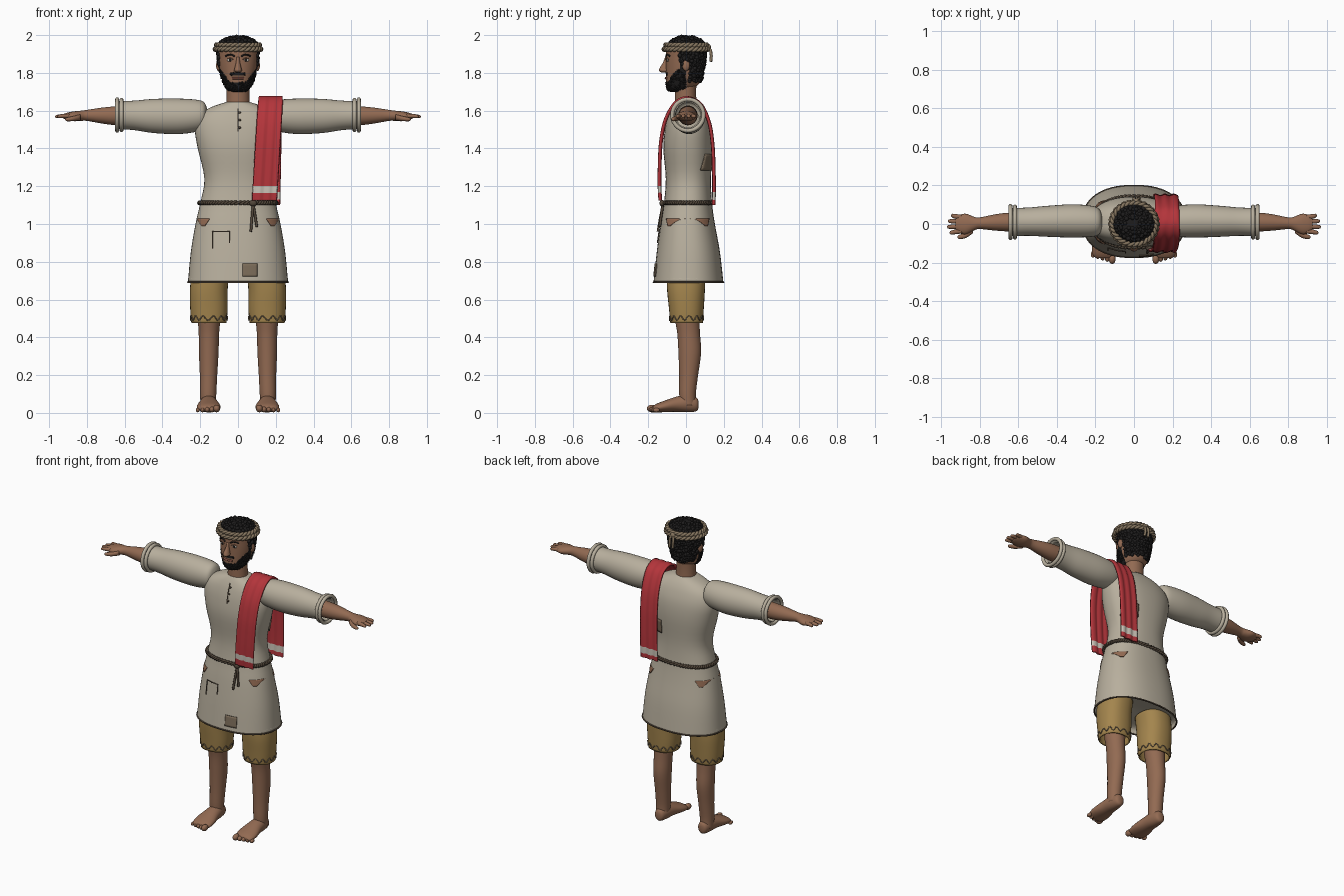
import bpy, bmesh, math, random
from mathutils import Matrix, Vector

random.seed(4)
if "Cube" in bpy.data.objects:
    bpy.data.objects.remove(bpy.data.objects["Cube"])


def material(name, *rgb):
    m = bpy.data.materials.new(name)
    m.use_nodes = True
    m.diffuse_color = (*rgb, 1)
    m.node_tree.nodes["Principled BSDF"].inputs["Base Color"].default_value = (*rgb, 1)
    return m


SKIN = material("brown skin", .29, .145, .085)
HAIR = material("black hair", .013, .012, .012)
LINEN = material("undyed linen", .48, .43, .34)
GOLD = material("ochre cloth", .37, .235, .075)
RED = material("red wool", .45, .035, .043)
CREAM = material("pale stripe", .6, .55, .48)
ROPE = material("dark rope", .085, .062, .042)
BAND = material("tan band", .24, .18, .115)
PATCH = material("brown patch", .2, .15, .1)
LIPS = material("lips", .24, .085, .06)


def finish(name, bm, mats, rule=None, thick=0):
    bmesh.ops.recalc_face_normals(bm, faces=bm.faces)
    for f in bm.faces:
        f.smooth = True
        if rule:
            f.material_index = rule(f.calc_center_median())
    me = bpy.data.meshes.new(name)
    bm.to_mesh(me)
    bm.free()
    for m in mats:
        me.materials.append(m)
    ob = bpy.data.objects.new(name, me)
    bpy.context.collection.objects.link(ob)
    if thick:
        mod = ob.modifiers.new("thickness", 'SOLIDIFY')
        mod.thickness = thick
    return ob


def resample(rings, k):
    """Smooth the rings with a Catmull-Rom spline."""
    out, last = [], len(rings) - 1
    for i in range(last):
        a, b, c, d = (rings[min(max(j, 0), last)] for j in range(i - 1, i + 3))
        for t in (j / k for j in range(k)):
            out.append([q + .5 * t * (r - p + t * (2*p - 5*q + 4*r - s + t * (3*(q - r) + s - p)))
                        for p, q, r, s in zip(a, b, c, d)])
    return out + [list(rings[-1])]


def oval(cu, cv, ru, rv, a, n=2):
    c, s = math.cos(a), math.sin(a)
    return (cu + math.copysign(abs(c) ** (2 / n), c) * ru, cv + math.copysign(abs(s) ** (2 / n), s) * rv)


def loft(name, rings, mat, axis='z', k=4, seg=32, n=2, side=1, caps=(True, True), rule=None, thick=0):
    bm, rows = bmesh.new(), []
    for t, *sec in resample(rings, k):
        row = []
        for j in range(seg):
            u, v = oval(*sec, math.tau * j / seg, n)
            x, y, z = {'z': (u, v, t), 'x': (t, u, v), 'y': (u, t, v)}[axis]
            row.append(bm.verts.new((x * side, y, z)))
        rows.append(row)
    for a, b in zip(rows, rows[1:]):
        for j in range(seg):
            bm.faces.new((a[j], a[j - 1], b[j - 1], b[j]))
    for on, row in zip(caps, (rows[0], rows[-1])):
        if on:
            bm.faces.new(row)
    return finish(name, bm, mat if isinstance(mat, list) else [mat], rule, thick)


def blob(name, loc, size, mat):
    bm = bmesh.new()
    bmesh.ops.create_uvsphere(bm, u_segments=16, v_segments=10, radius=1,
                              matrix=Matrix.LocRotScale(Vector(loc), None, Vector(size)))
    return finish(name, bm, [mat])


def tube(name, pts, r, mat, closed=False):
    cu = bpy.data.curves.new(name, 'CURVE')
    cu.dimensions, cu.bevel_depth, cu.bevel_resolution, cu.use_fill_caps = '3D', r, 2, True
    sp = cu.splines.new('POLY')
    sp.points.add(len(pts) - 1)
    for p, co in zip(sp.points, pts):
        p.co = (*co, 1)
    sp.use_cyclic_u = closed
    tmp = bpy.data.objects.new(name + "_path", cu)
    bpy.context.collection.objects.link(tmp)
    bm = bmesh.new()
    bm.from_mesh(tmp.evaluated_get(bpy.context.evaluated_depsgraph_get()).to_mesh())
    bpy.data.objects.remove(tmp)
    return finish(name, bm, [mat])


def zr(z, hw, y0, y1):
    return (z, 0, (y0 + y1) / 2, hw, (y1 - y0) / 2)


def section(rings, z):
    rs = resample(rings, 4)
    for a, b in zip(rs, rs[1:]):
        if a[0] <= z <= b[0]:
            f = (z - a[0]) / max(b[0] - a[0], 1e-6)
            return [p + f * (q - p) for p, q in zip(a, b)][1:]
    return rs[-1][1:]


def on_surface(rings, x, z, back=False, off=.004, n=2):
    cx, cy, rx, ry = section(rings, z)
    d = ry * max(0, 1 - min(1, abs(x - cx) / rx) ** n) ** (1 / n) + off
    return Vector((x, cy + (d if back else -d), z))


# Tunic body
TUNIC = [zr(.69, .265, -.172, .198), zr(.85, .25, -.155, .18), zr(1.0, .225, -.135, .153),
         zr(1.11, .2, -.117, .138), zr(1.24, .178, -.107, .132), zr(1.4, .213, -.12, .142),
         zr(1.5, .228, -.112, .136), zr(1.57, .21, -.096, .115), zr(1.615, .15, -.078, .09),
         zr(1.645, .065, -.06, .062)]
loft("tunic", TUNIC, LINEN, n=2.3, seg=48, caps=(False, True))
loft("tunic_lining", [zr(.692, .262, -.169, .195), zr(.73, .24, -.15, .17), zr(.75, .02, -.01, .02)],
     LINEN, n=2.3, caps=(False, True))


def ring_path(rings, z, grow, count, n=2, twist=0, phase=0, r=0):
    cx, cy, rx, ry = section(rings, z)
    pts = []
    for i in range(count):
        a = math.tau * i / count
        w = a * twist + phase
        g = grow + r * math.cos(w)
        pts.append((*oval(cx, cy, rx + g, ry + g, a, n), z + r * math.sin(w)))
    return pts


# Belt, hem, knot and hanging cords
for i in range(2):
    tube("belt_strand", ring_path(TUNIC, 1.112, .004, 240, 2.3, 36, math.pi * i, .006), .007, ROPE, True)
tube("tunic_hem", ring_path(TUNIC, .692, 0, 64, 2.3), .005, ROPE, True)
blob("belt_knot", on_surface(TUNIC, .08, 1.11, off=.016, n=2.3), (.02, .014, .017), ROPE)
for end, low in ((.068, .96), (.1, .985)):
    tube("belt_cord", [on_surface(TUNIC, .08 + (end - .08) * t, 1.11 + (low - 1.11) * t, off=.012, n=2.3)
                       for t in (0, .3, .6, 1)], .007, ROPE)


def plate(name, x0, x1, z0, z1, mat, back=False, taper=0):
    """Thin cloth plate following the tunic; taper narrows its lower edge."""
    bm, rows = bmesh.new(), []
    for i in range(7):
        t, mid = i / 6, (x0 + x1) / 2
        w = (x1 - x0) / 2 * (1 - taper * (1 - t))
        rows.append([bm.verts.new(on_surface(TUNIC, mid + w * (j / 4 - 1), z0 + t * (z1 - z0), back, .005, 2.3))
                     for j in range(9)])
    for a, b in zip(rows, rows[1:]):
        for j in range(8):
            bm.faces.new((a[j], a[j + 1], b[j + 1], b[j]))
    return finish(name, bm, [mat], thick=.006)


plate("hem_patch", .025, .102, .722, .79, PATCH)
plate("back_patch", .08, .17, 1.285, 1.37, PATCH, back=True)
tube("patch_stitching", [on_surface(TUNIC, x, z, n=2.3) for x, z in
     ((-.135, .87), (-.135, .96), (-.09, .96), (-.045, .96), (-.045, .9))], .003, ROPE)
for s in (1, -1):
    for back in (False, True):
        plate("torn_hole", s * .185 - .034, s * .185 + .034, .99, 1.028, SKIN, back, .75)
tube("neck_slit", [on_surface(TUNIC, 0, z, off=.002, n=2.3) for z in (1.49, 1.53, 1.57, 1.61)], .003, ROPE)
for z in (1.51, 1.55, 1.59):
    blob("toggle", on_surface(TUNIC, .008, z, n=2.3), (.008, .006, .006), ROPE)

# Sleeves, arms, hands, legs and feet
for s in (1, -1):
    loft("sleeve", [(.165, .012, 1.575, .03, .04), (.18, .012, 1.575, .065, .07), (.22, .014, 1.573, .08, .085),
                    (.32, .016, 1.57, .086, .094), (.45, .014, 1.572, .08, .09), (.55, .012, 1.575, .073, .078),
                    (.64, .01, 1.577, .074, .074)], LINEN, 'x', side=s, caps=(True, False), thick=.008)
    for x, r in ((.617, .08), (.64, .083)):
        tube("cuff_roll", [(s * x, *oval(.01, 1.577, r, r, math.tau * i / 40)) for i in range(40)],
             .011, LINEN, True)
    loft("arm", [(.5, .01, 1.575, .052, .052), (.64, .01, 1.573, .049, .05), (.72, .008, 1.574, .042, .042),
                 (.8, .004, 1.575, .03, .029), (.83, .002, 1.573, .036, .027), (.87, 0, 1.57, .053, .026),
                 (.905, 0, 1.57, .047, .019), (.925, 0, 1.57, .03, .012)], SKIN, 'x', side=s)
    for y, tip in ((-.036, .95), (-.012, .962), (.012, .958), (.035, .942)):
        loft("finger", [(.89, y, 1.572, .013, .012), (.93, y * 1.15, 1.571, .012, .011),
                        (tip, y * 1.25, 1.569, .009, .008), (tip + .006, y * 1.25, 1.569, .002, .002)],
             SKIN, 'x', 3, 12, side=s)
    loft("thumb", [(.835, -.03, 1.565, .018, .016), (.87, -.057, 1.558, .015, .013),
                   (.905, -.067, 1.554, .011, .01), (.915, -.067, 1.554, .003, .003)], SKIN, 'x', 3, 12, side=s)
    loft("short_leg", [(.475, .154, .003, .093, .086), (.55, .154, .002, .099, .092), (.65, .155, 0, .1, .1),
                       (.74, .145, 0, .1, .102)], GOLD, side=s, caps=(False, True), n=2.3, thick=.008)
    tube("short_hem", [(s * x, y, .502 + .012 * math.sin(i * .9)) for i in range(90) for x, y in
                       [oval(.154, .003, .097, .09, math.tau * i / 90, 2.3)]], .003, PATCH, True)
    loft("leg", [(.04, .158, .012, .04, .042), (.1, .158, .008, .043, .044), (.2, .156, .014, .046, .05),
                 (.32, .155, .02, .052, .06), (.42, .154, .014, .054, .06), (.5, .153, .006, .06, .065),
                 (.62, .15, 0, .065, .07)], SKIN, side=s)
    loft("foot", [(.066, .156, .045, .012, .018), (.055, .156, .045, .03, .036), (.01, .156, .05, .042, .046),
                  (-.05, .155, .046, .05, .04), (-.11, .155, .035, .062, .031), (-.155, .155, .026, .06, .023),
                  (-.175, .155, .022, .045, .014)], SKIN, 'y', side=s)
    for i, r in enumerate((.02, .015, .014, .013, .012)):
        blob("toe", (s * (.113 + .025 * i), -.181 + .006 * i, r + .003), (r * .9, r + .006, r), SKIN)

# Shawl over the left shoulder
DRAPE = [(-.142, 1.125), (-.146, 1.2), (-.145, 1.32), (-.138, 1.44), (-.115, 1.55), (-.07, 1.635), (-.02, 1.672),
         (.03, 1.672), (.085, 1.635), (.128, 1.54), (.147, 1.42), (.153, 1.28), (.154, 1.17), (.152, 1.1)]
bm, rows = bmesh.new(), []
for y, z in resample(DRAPE, 8):
    lean = (z - 1.672) * (.06 if y < 0 else .02)
    rows.append([bm.verts.new((.11 + .125 * j / 12 + lean, y + .004 * math.sin(j * 1.4), z)) for j in range(13)])
for a, b in zip(rows, rows[1:]):
    for j in range(12):
        bm.faces.new((a[j], a[j + 1], b[j + 1], b[j]))
finish("shawl", bm, [RED, CREAM], lambda c: int(1.165 < c.z < 1.205) if c.y < 0 else int(1.13 < c.z < 1.165),
       thick=.012)

# Neck and head, with hair and beard coloured by region
loft("neck", [(1.58, 0, 0, .065, .06), (1.68, 0, -.002, .06, .056), (1.78, 0, 0, .06, .056)], SKIN)
HEAD = [zr(1.7, .03, -.085, -.02), zr(1.715, .058, -.1, .03), zr(1.75, .08, -.106, .075), zr(1.81, .097, -.106, .09),
        zr(1.88, .105, -.106, .1), zr(1.935, .106, -.1, .1), zr(1.972, .08, -.07, .077), zr(1.99, .03, -.025, .032)]


def hairy(c):
    beard = c.y < 0 and c.z < 1.752 + 1.4 * max(0, abs(c.x) - .045)
    moustache = c.y < 0 and 1.788 < c.z < 1.8 and abs(c.x) < .042
    return int(c.z > 1.922 or (c.y > .015 and c.z > 1.755) or (c.y > -.035 and c.z > 1.83) or beard or moustache)


loft("head", HEAD, [SKIN, HAIR], k=8, seg=72, rule=hairy)
bm = bmesh.new()
for i in range(1100):
    z, a = random.uniform(1.702, 1.992), random.uniform(0, math.tau)
    p = Vector((*oval(*section(HEAD, z), a), z))
    if hairy(p):
        r = .005 if p.y < 0 and z < 1.83 else random.uniform(.008, .012)
        bmesh.ops.create_icosphere(bm, subdivisions=2, radius=r, matrix=Matrix.Translation(p))
finish("hair_curls", bm, [HAIR])

# Face
loft("nose", [(1.803, 0, -.115, .012, .018), (1.812, 0, -.117, .021, .026), (1.825, 0, -.115, .018, .025),
              (1.855, 0, -.106, .011, .016), (1.885, 0, -.1, .008, .01)], SKIN, seg=20)
tube("mouth", [on_surface(HEAD, x * .01, 1.772, off=.001) for x in range(-3, 4)], .006, LIPS)
for s in (1, -1):
    eye = on_surface(HEAD, s * .042, 1.868, off=-.001)
    blob("eye", eye, (.017, .006, .009), CREAM)
    blob("iris", eye + Vector((0, -.004, 0)), (.007, .004, .008), HAIR)
    tube("upper_lid", [on_surface(HEAD, s * (.042 + .004 * i), 1.878 - .0004 * i * i) for i in range(-4, 5)],
         .003, SKIN)
    tube("eyebrow", [on_surface(HEAD, s * (.042 + .006 * i), 1.897 - .0006 * i * i, off=.002) for i in range(-4, 5)],
         .0045, HAIR)
    blob("ear", (s * .104, .0, 1.84), (.012, .02, .03), SKIN)

# Twisted headband with knot and tail
for z in (1.925, 1.947):
    for i in range(2):
        tube("headband_strand", ring_path(HEAD, z, .012, 200, 2, 14, math.pi * i, .006), .009, BAND, True)
blob("headband_knot", (.01, .118, 1.935), (.018, .014, .018), BAND)
for x in (0, .024):
    tube("headband_tail", [(.01, .118, 1.935), (x, .13, 1.92), (x, .134, 1.89), (x + .004, .131, 1.86)], .008, BAND)
